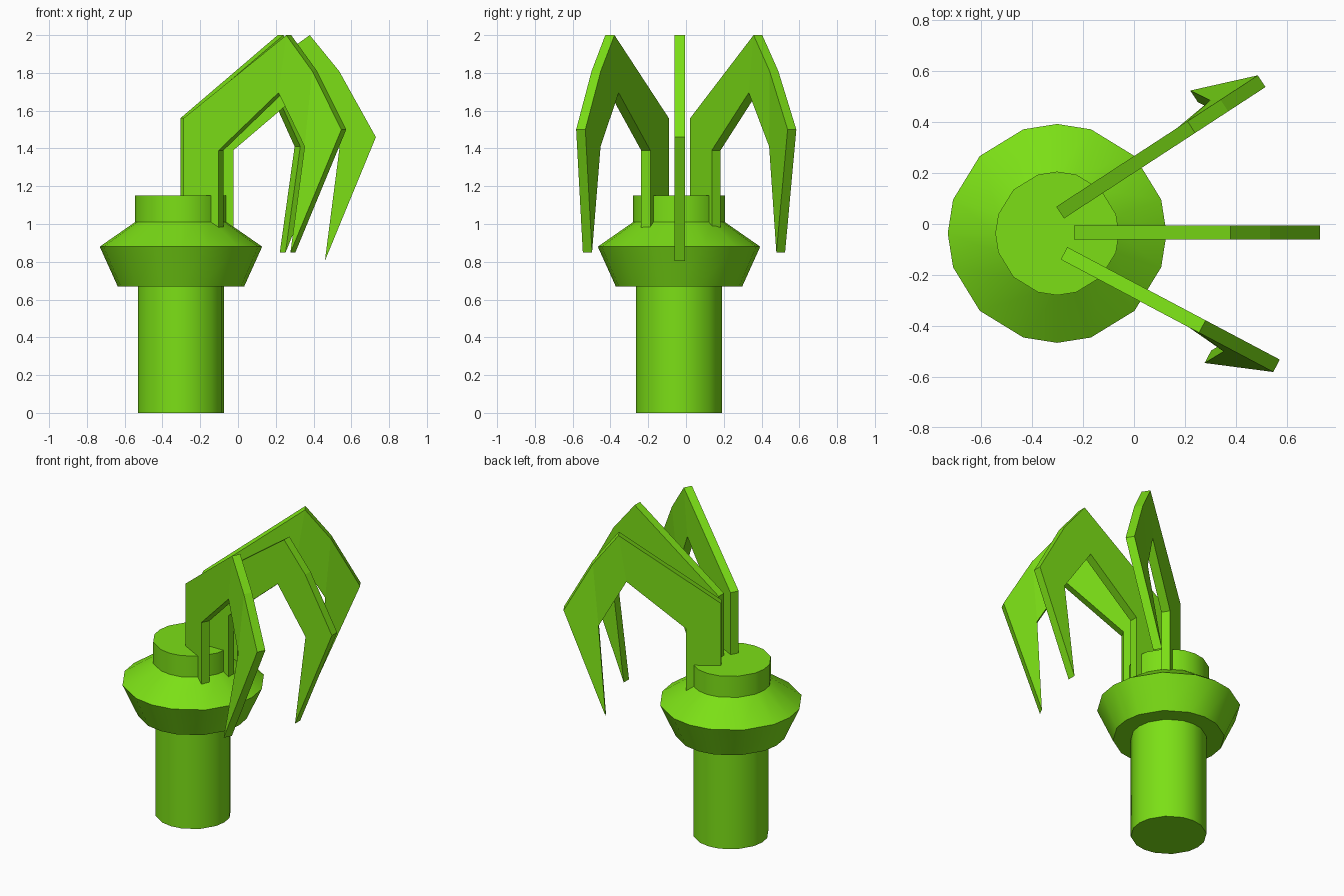
import bpy, bmesh, math
from mathutils import Vector

if "Cube" in bpy.data.objects:
    bpy.data.objects.remove(bpy.data.objects["Cube"])

green = bpy.data.materials.new("green")
green.diffuse_color = (0.2, 0.74, 0.008, 1)
green.use_nodes = True
green.node_tree.nodes["Principled BSDF"].inputs["Base Color"].default_value = green.diffuse_color
CENTRE = (-0.302, -0.037)
# uneven ring: four sides per quarter turn
ANGLES = [math.radians(q * 90 + a) for q in range(4) for a in (0, 18, 45, 72)]


def make_object(name, bm):
    bmesh.ops.recalc_face_normals(bm, faces=bm.faces[:])
    mesh = bpy.data.meshes.new(name)
    bm.to_mesh(mesh)
    bm.free()
    mesh.materials.append(green)
    ob = bpy.data.objects.new(name, mesh)
    bpy.context.collection.objects.link(ob)
    return ob


def turned(name, profile):
    """Closed solid turned about the body axis from (radius, z) points."""
    bm = bmesh.new()
    rings = [[bm.verts.new((CENTRE[0] + r * math.cos(a), CENTRE[1] + r * math.sin(a), z))
              for a in ANGLES] for r, z in profile]
    n = len(ANGLES)
    for lo, hi in zip(rings, rings[1:]):
        for i in range(n):
            j = (i + 1) % n
            bm.faces.new((lo[i], lo[j], hi[j], hi[i]))
    bm.faces.new(rings[0])
    bm.faces.new(rings[-1])
    ob = make_object(name, bm)
    bpy.ops.object.select_all(action='DESELECT')
    ob.select_set(True)
    bpy.context.view_layer.objects.active = ob
    bpy.ops.object.shade_smooth_by_angle(angle=math.radians(32))


def finger(name, start, degrees, points, thick=0.055):
    """Flat hooked plate; points are (reach, sideways, z)."""
    a = math.radians(degrees)
    along = Vector((math.cos(a), math.sin(a), 0))
    side = Vector((-math.sin(a), math.cos(a), 0))
    bm = bmesh.new()
    layers = [[bm.verts.new(Vector((*start, 0)) + along * u + side * (s + h) + Vector((0, 0, z)))
               for u, s, z in points] for h in (-thick / 2, thick / 2)]
    n = len(points)
    # strip of quads between outer and inner outlines, ending at the tip
    for v in layers:
        for i in range(4):
            quad = [v[i], v[i + 1], v[n - 2 - i], v[n - 1 - i]]
            bm.faces.new(list(dict.fromkeys(quad)))
    for i in range(n):
        j = (i + 1) % n
        bm.faces.new((layers[0][i], layers[0][j], layers[1][j], layers[1][i]))
    make_object(name, bm)


def hook(knuckle, inner, tip):
    """Outer outline from the root to the tip, then back along the inner one."""
    return [(0, 0, 0.98), (0, 0, 1.56), (0.615, 0, 2.0), (0.77, 0, 1.81), knuckle,
            tip, inner, (0.568, 0, 1.695), (0.21, 0, 1.39), (0.21, 0, 0.98)]


# wrist parts
turned("wrist_shaft", [(0.228, 0), (0.228, 0.69)])
turned("collar", [(0.335, 0.67), (0.43, 0.88), (0.243, 1.01), (0.243, 1.15)])

# three fingers; the outer two splay sideways at the tip
finger("middle_finger", (-0.235, -0.034), 0,
       hook((0.965, 0, 1.46), (0.772, 0, 1.40), (0.695, 0, 0.805)))
for name, start, deg, s in (("front_finger", (-0.275, -0.115), -27.9, -1),
                            ("back_finger", (-0.29, 0.045), 33.1, 1)):
    finger(name, start, deg, hook((0.945, 0, 1.50), (0.735, 0.02 * s, 1.41),
                                  (0.69, 0.095 * s, 0.848)))
